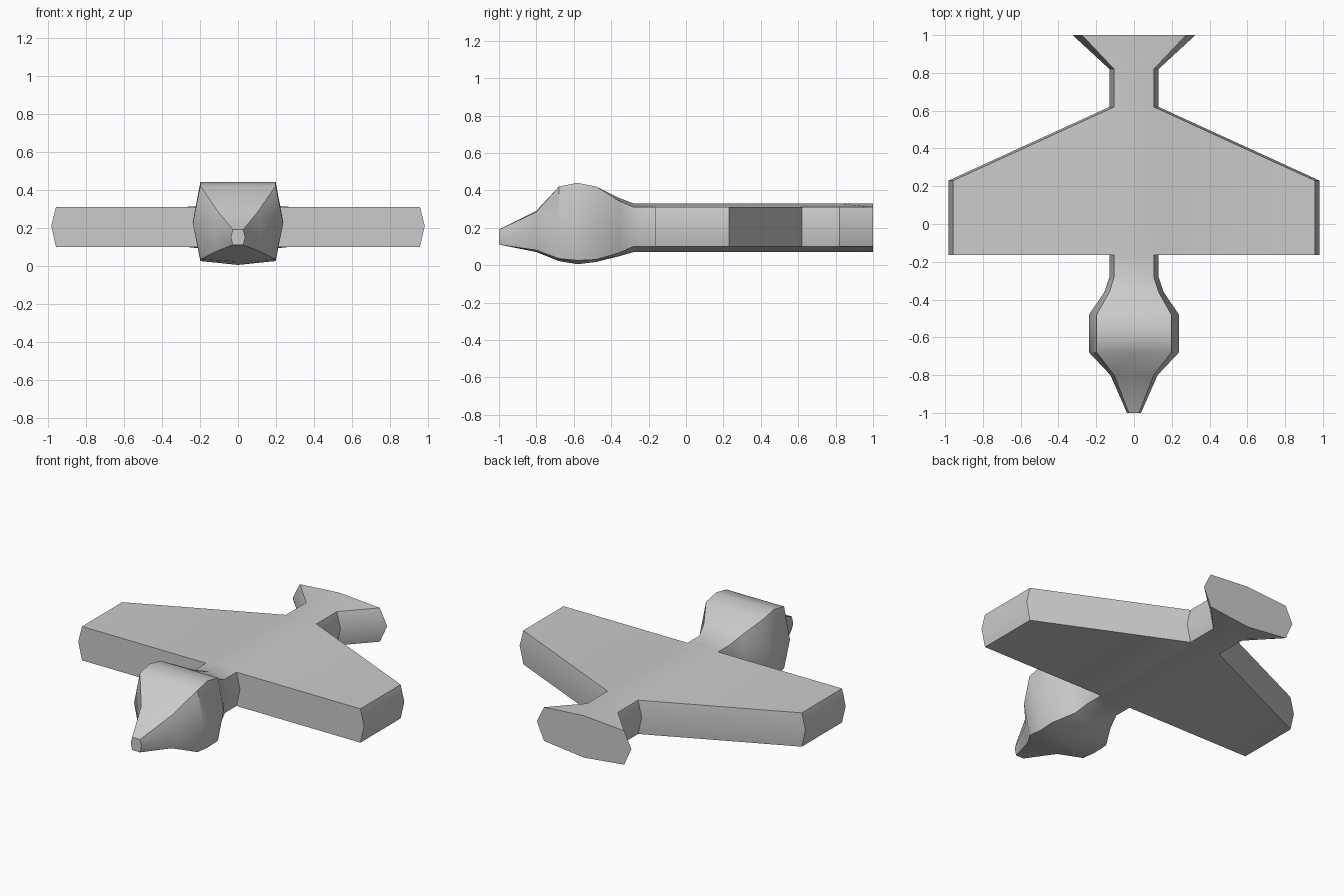
import bpy, bmesh, math

if "Cube" in bpy.data.objects:
    bpy.data.objects.remove(bpy.data.objects["Cube"])

# Body stations: y, half width at middle, half width at corners,
# z of top centre, top corner, middle, bottom corner, bottom centre
STATIONS = [
    (-1.00, 0.037, 0.027, 0.19, 0.19, 0.15, 0.11, 0.11),
    (-0.80, 0.125, 0.105, 0.29, 0.285, 0.18, 0.08, 0.07),
    (-0.68, 0.238, 0.198, 0.42, 0.42, 0.225, 0.035, 0.022),
    (-0.58, 0.238, 0.198, 0.44, 0.44, 0.23, 0.025, 0.005),
    (-0.48, 0.238, 0.198, 0.42, 0.42, 0.225, 0.03, 0.017),
    (-0.36, 0.157, 0.13, 0.36, 0.345, 0.215, 0.065, 0.047),
    (-0.28, 0.13, 0.105, 0.33, 0.31, 0.21, 0.10, 0.07),
    (-0.165, 0.13, 0.105, 0.33, 0.31, 0.21, 0.10, 0.07),
    (0.62, 0.13, 0.105, 0.33, 0.31, 0.21, 0.10, 0.07),
    (0.82, 0.13, 0.105, 0.33, 0.31, 0.21, 0.10, 0.07),
    (1.00, 0.325, 0.275, 0.33, 0.31, 0.21, 0.10, 0.07),
]
WING_ROOT = 7     # the wings grow from the span after this station
WING_OUT = 0.852
TIP_REAR_Y = 0.23

bm = bmesh.new()

# Eight-sided body, head and tail
rings = []
for y, wm, wc, zt, ztc, zm, zbc, zb in STATIONS:
    section = [(0, zt), (wc, ztc), (wm, zm), (wc, zbc),
               (0, zb), (-wc, zbc), (-wm, zm), (-wc, ztc)]
    rings.append([bm.verts.new((x, y, z)) for x, z in section])

sides = {1: [], -1: []}
for i, (a, b) in enumerate(zip(rings, rings[1:])):
    for k in range(8):
        n = (k + 1) % 8
        face = bm.faces.new((a[k], a[n], b[n], b[k]))
        if i == WING_ROOT and k in (1, 2):
            sides[1].append(face)
        if i == WING_ROOT and k in (5, 6):
            sides[-1].append(face)
bm.faces.new(rings[0][::-1])
bm.faces.new(rings[-1])

# Wings extruded from the body sides, tapered at the rear
for side, faces in sides.items():
    new = bmesh.ops.extrude_face_region(bm, geom=faces)["geom"]
    for v in new:
        if isinstance(v, bmesh.types.BMVert):
            v.co.x += side * WING_OUT
            if v.co.y > 0:
                v.co.y = TIP_REAR_Y
    bmesh.ops.delete(bm, geom=[f for f in faces if f.is_valid], context="FACES")

bmesh.ops.recalc_face_normals(bm, faces=bm.faces)
mesh = bpy.data.meshes.new("winged_body")
bm.to_mesh(mesh)
bm.free()
body = bpy.data.objects.new("winged_body", mesh)
bpy.context.collection.objects.link(body)
bpy.context.view_layer.objects.active = body
body.select_set(True)
bpy.ops.object.shade_smooth_by_angle(angle=math.radians(40))
